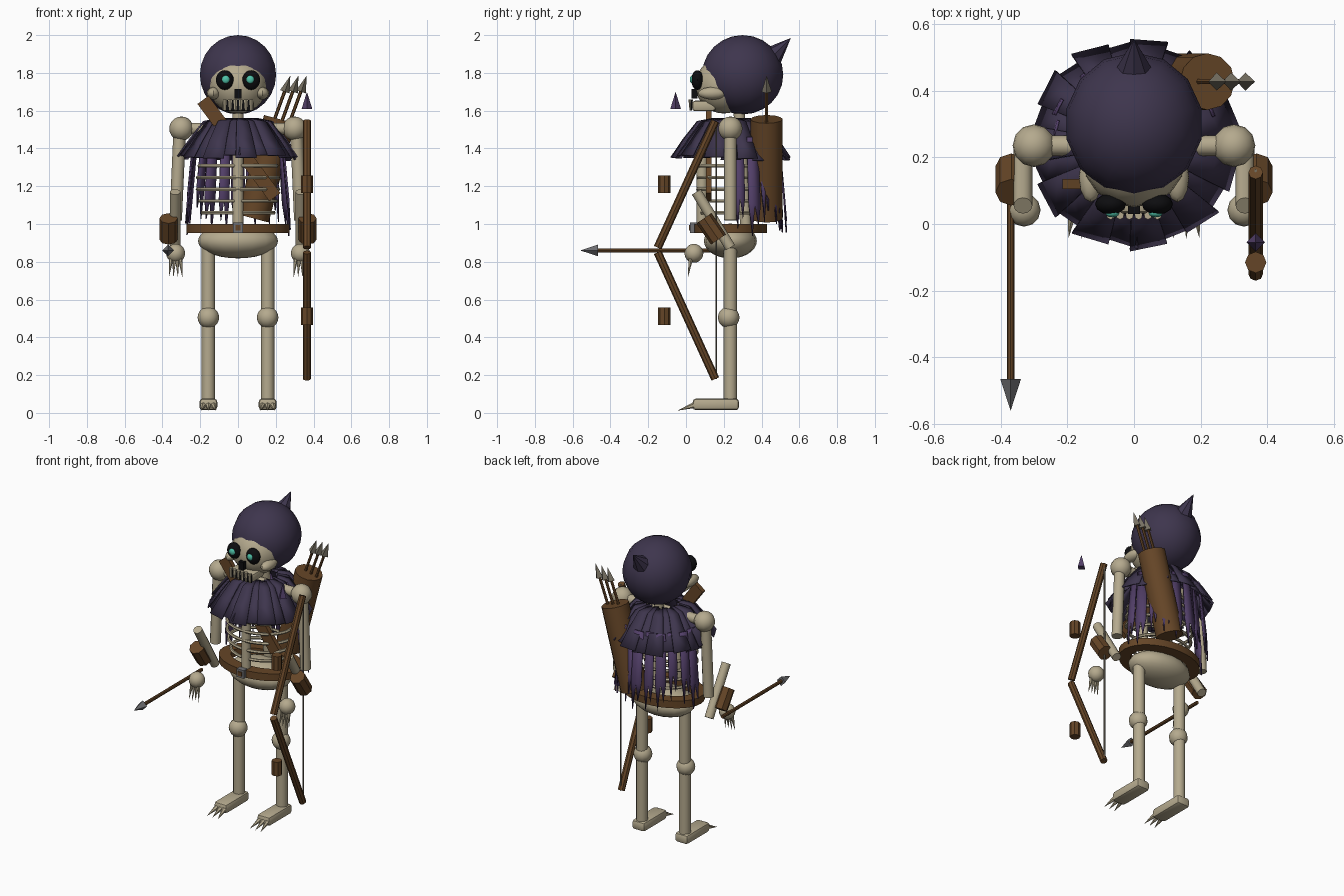
import bpy, bmesh, math, random
from math import sin, cos, pi, radians
from mathutils import Vector, Matrix

if "Cube" in bpy.data.objects:
    bpy.data.objects.remove(bpy.data.objects["Cube"])
random.seed(4)


def material(name, r, g, b):
    m = bpy.data.materials.new(name)
    m.use_nodes = True
    m.diffuse_color = (r, g, b, 1)
    m.node_tree.nodes["Principled BSDF"].inputs["Base Color"].default_value = (r, g, b, 1)
    return m


BONE = material("bone", 0.46, 0.40, 0.27)
LEATHER = material("leather brown", 0.13, 0.06, 0.02)
HOOD = material("dark purple cloth", 0.048, 0.036, 0.075)
RAG = material("purple rag", 0.085, 0.05, 0.14)
STEEL = material("steel", 0.16, 0.16, 0.17)
TIP = material("dull arrowhead", 0.18, 0.16, 0.12)
BLACK = material("black", 0.004, 0.004, 0.005)
GLOW = material("teal glow", 0.08, 0.55, 0.40)


def finish(name, bm, mat, angle=40):
    bmesh.ops.recalc_face_normals(bm, faces=bm.faces)
    me = bpy.data.meshes.new(name)
    bm.to_mesh(me)
    bm.free()
    me.materials.append(mat)
    me.shade_smooth()
    me.set_sharp_from_angle(angle=radians(angle))
    ob = bpy.data.objects.new(name, me)
    bpy.context.collection.objects.link(ob)
    return ob


def rod(name, a, b, r, mat, r2=None, n=12):
    """Cylinder or cone running from a to b."""
    a, b = Vector(a), Vector(b)
    d = b - a
    m = Matrix.Translation((a + b) / 2) @ d.to_track_quat("Z", "Y").to_matrix().to_4x4()
    bm = bmesh.new()
    bmesh.ops.create_cone(bm, cap_ends=True, segments=n, radius1=r,
                          radius2=r if r2 is None else r2, depth=d.length, matrix=m)
    return finish(name, bm, mat)


def ball(name, c, size, mat, n=12):
    bm = bmesh.new()
    s = Vector((size,) * 3) if isinstance(size, float) else Vector(size)
    bmesh.ops.create_uvsphere(bm, u_segments=n, v_segments=max(8, n - 2), radius=1,
                              matrix=Matrix.Translation(c) @ Matrix.Diagonal(s).to_4x4())
    return finish(name, bm, mat)


def box(name, c, size, mat, turn=0, bevel=0):
    bm = bmesh.new()
    m = Matrix.Translation(c) @ Matrix.Rotation(turn, 4, "Y") @ Matrix.Diagonal(size).to_4x4()
    bmesh.ops.create_cube(bm, size=1, matrix=m)
    if bevel:
        bmesh.ops.bevel(bm, geom=bm.edges[:], offset=bevel, segments=2, profile=0.5,
                        affect="EDGES")
    return finish(name, bm, mat)


def ring(name, c, rx, ry, profile, mat, n=32):
    """Sweep a small (outward, up) profile around an ellipse."""
    bm = bmesh.new()
    loops = []
    for i in range(n):
        t = 2 * pi * i / n
        loops.append([bm.verts.new((c[0] + (rx + o) * cos(t), c[1] + (ry + o) * sin(t), c[2] + u))
                      for o, u in profile])
    k = len(profile)
    for i in range(n):
        p, q = loops[i], loops[(i + 1) % n]
        for j in range(k):
            bm.faces.new((p[j], q[j], q[(j + 1) % k], p[(j + 1) % k]))
    return finish(name, bm, mat)


BODY_Y = 0.235

# Hood and skull
ball("hood", (0, 0.3, 1.79), (0.207, 0.215, 0.21), HOOD, 14)
rod("hood_point", (0, 0.43, 1.86), (0, 0.555, 1.985), 0.075, HOOD, 0, 8)
ball("skull", (0, 0.2, 1.735), (0.155, 0.15, 0.15), BONE, 16)
box("jaw", (0, 0.095, 1.625), (0.17, 0.125, 0.055), BONE, bevel=0.015)
box("nose_hole", (0, 0.045, 1.69), (0.036, 0.03, 0.052), BLACK)
box("mouth", (0, 0.029, 1.628), (0.16, 0.008, 0.056), BLACK)
for i in range(6):
    x = -0.07 + i * 0.028
    rod("tooth", (x, 0.025, 1.66), (x, 0.025, 1.60), 0.012, BONE, 0.006, 6)
for s in (-1, 1):
    ball("cheekbone", (s * 0.13, 0.14, 1.692), (0.035, 0.075, 0.033), BONE)
    ball("eye_socket", (s * 0.07, 0.06, 1.762), (0.047, 0.032, 0.052), BLACK)
    ball("eye", (s * 0.065, 0.032, 1.765), (0.021, 0.012, 0.021), GLOW)

# Spine, breastbone and ribs
rod("spine", (0, 0.32, 0.93), (0, 0.28, 1.62), 0.03, BONE)
rod("breastbone", (0, 0.085, 1.0), (0, 0.085, 1.45), 0.029, BONE)
circle = [(0.01 * cos(k * pi / 3), 0.01 * sin(k * pi / 3)) for k in range(6)]
for i in range(6):
    w = 0.17 + 0.045 * sin(pi * (i + 1) / 7)
    ring("rib", (0, BODY_Y, 1.06 + 0.062 * i), w, w * 0.8, circle, BONE)

# Pelvis and belt
ball("pelvis", (0, BODY_Y, 0.91), (0.212, 0.14, 0.092), BONE, 16)
ring("belt", (0, BODY_Y, 0.977), 0.2, 0.12,
     [(0, -0.024), (0.073, -0.024), (0.073, 0.024), (0, 0.024)], LEATHER)
box("buckle", (0, 0.04, 0.98), (0.054, 0.035, 0.054), STEEL)
box("buckle_plate", (0, 0.02, 0.98), (0.028, 0.008, 0.028), LEATHER)

# Limbs, the same on both sides
for s in (-1, 1):
    side = "left_" if s > 0 else "right_"
    x = s * 0.157
    rod(side + "leg", (x, BODY_Y, 0.04), (x, BODY_Y, 0.9), 0.036, BONE)
    ball(side + "knee", (x, 0.226, 0.505), 0.057, BONE)
    box(side + "foot", (x, 0.158, 0.045), (0.095, 0.245, 0.062), BONE, bevel=0.018)
    for t in (-1, 0, 1):
        rod(side + "toe", (x + t * 0.025, 0.055, 0.045), (x + t * 0.04, -0.045, 0.012),
            0.018, BONE, 0, 6)
    rod(side + "collarbone", (0, BODY_Y, 1.505), (s * 0.3, BODY_Y, 1.505), 0.031, BONE)
    ball(side + "shoulder", (s * 0.3, BODY_Y, 1.505), 0.064, BONE)
    rod(side + "upper_arm", (s * 0.31, BODY_Y, 1.47), (s * 0.33, BODY_Y, 1.02), 0.033, BONE)
    rod(side + "forearm", (s * 0.333, 0.055, 1.17), (s * 0.333, 0.235, 0.875), 0.028, BONE)
    rod(side + "bracer", (s * 0.368, 0.095, 1.03), (s * 0.368, 0.172, 0.918), 0.048, LEATHER, n=8)
    ball(side + "hand", (s * 0.33, 0.042, 0.845), 0.05, BONE)
    for f in range(4):
        t = f - 1.5
        rod(side + "finger", (s * 0.33 + t * 0.016, 0.025, 0.815),
            (s * 0.33 + t * 0.024, 0.01, 0.715), 0.012, BONE, 0, 6)


def around(t, r, z):
    return (r * cos(t), 0.24 + r * sin(t), z)


# Shoulder cape of overlapping flared panels
bm = bmesh.new()
count = 22
for i in range(count):
    t = 2 * pi * i / count
    lift = 0.014 * (i % 2)
    drop = random.uniform(1.335, 1.37)
    tilt = random.uniform(-0.01, 0.012)
    half = pi / count * 1.25
    rows = [(0.09, 1.56), (0.165, 1.545), (0.24, 1.45), (0.305, drop)]
    strip = [[bm.verts.new(around(t + e * half, r + lift + e * tilt, z)) for e in (-1, 1)]
             for r, z in rows]
    for p, q in zip(strip, strip[1:]):
        bm.faces.new((p[0], p[1], q[1], q[0]))
cape = finish("shoulder_cape", bm, HOOD, 15)

# Long torn rags down the sides and back
bm = bmesh.new()
for i in range(11):
    t = radians(10 + 16 * i)
    w = random.uniform(0.09, 0.13)
    end = random.uniform(0.93, 1.06)
    r = 0.272 + 0.014 * (i % 2)
    top = [bm.verts.new(around(t + e * w, r - 0.03, 1.46)) for e in (-1, 0, 1)]
    mid = [bm.verts.new(around(t + e * w, r, end + 0.17)) for e in (-1, 0, 1)]
    for j in (0, 1):
        bm.faces.new((top[j], top[j + 1], mid[j + 1], mid[j]))
        point = bm.verts.new(around(t + (j - 0.5) * w, r + 0.01, end + j * 0.06))
        bm.faces.new((mid[j], mid[j + 1], point))
rags = finish("torn_rags", bm, RAG, 15)
for cloth in (cape, rags):
    cloth.modifiers.new("thickness", "SOLIDIFY").thickness = 0.008

# Strap, quiver and spare arrows
box("chest_strap", (0.005, 0.12, 1.4), (0.64, 0.03, 0.073), LEATHER, turn=radians(53.5))
rod("quiver", (0.08, 0.427, 1.03), (0.22, 0.427, 1.555), 0.085, LEATHER)
for i in range(3):
    x = 0.185 + i * 0.043
    rod("spare_arrow", (x - 0.03, 0.427, 1.45), (x + 0.065, 0.427, 1.71), 0.009, LEATHER, n=6)
    rod("spare_arrowhead", (x + 0.063, 0.427, 1.70), (x + 0.092, 0.427, 1.785), 0.027, TIP, 0, 4)

# Bow
bx = 0.365
rod("bow_upper_limb", (bx, 0.155, 1.545), (bx, -0.15, 0.875), 0.022, LEATHER, n=8)
rod("bow_lower_limb", (bx, -0.15, 0.85), (bx, 0.155, 0.18), 0.022, LEATHER, n=8)
rod("bow_string", (bx, 0.16, 0.18), (bx, 0.16, 1.545), 0.005, TIP, n=6)
for z in (0.512, 1.21):
    rod("bow_wrap", (bx, -0.115, z - 0.046), (bx, -0.115, z + 0.046), 0.032, LEATHER, n=8)
rod("bow_charm", (bx, -0.055, 1.61), (bx, -0.055, 1.70), 0.028, RAG, 0, 4)

# Arrow in the right hand
rod("held_arrow", (-0.37, 0.15, 0.86), (-0.37, -0.48, 0.86), 0.011, LEATHER, n=8)
rod("held_arrowhead", (-0.37, -0.465, 0.86), (-0.37, -0.56, 0.86), 0.031, STEEL, 0, 4)
